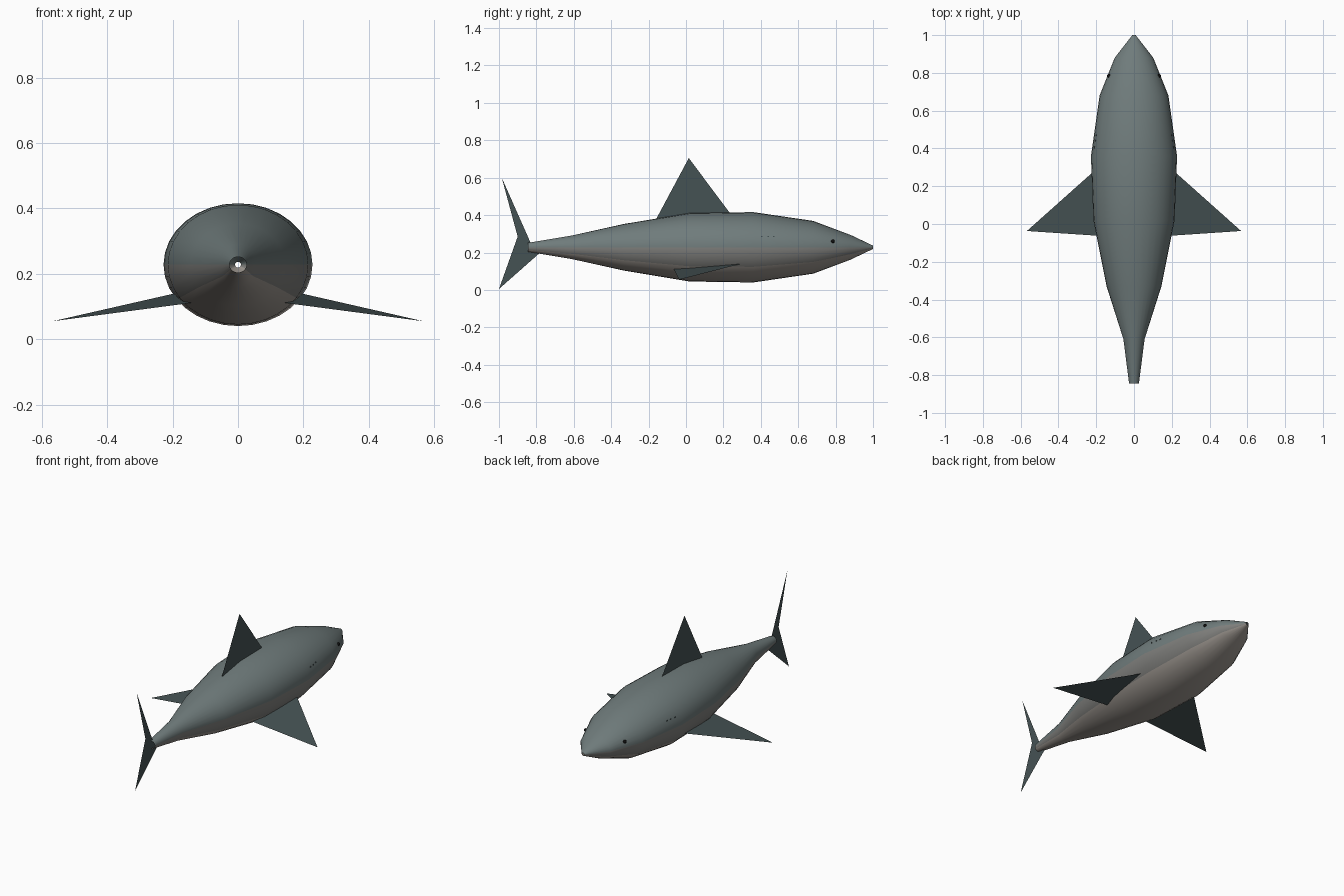
import bpy, bmesh
from math import sin, cos, pi, sqrt

if "Cube" in bpy.data.objects:
    bpy.data.objects.remove(bpy.data.objects["Cube"])

SEG = 32
ZC = 0.228


def material(name, rgb):
    m = bpy.data.materials.new(name)
    m.diffuse_color = (*rgb, 1)
    m.use_nodes = True
    m.node_tree.nodes["Principled BSDF"].inputs["Base Color"].default_value = m.diffuse_color
    return m


BACK = material("back_grey", (0.16, 0.20, 0.20))
FLANK = material("flank_grey", (0.21, 0.21, 0.20))
BELLY = material("belly_pale", (0.34, 0.31, 0.28))
FIN = material("fin_slate", (0.06, 0.085, 0.088))
BLACK = material("black", (0.005, 0.005, 0.005))


def mesh_object(name, verts, faces, mats):
    me = bpy.data.meshes.new(name)
    me.from_pydata(verts, [], faces)
    for m in mats:
        me.materials.append(m)
    ob = bpy.data.objects.new(name, me)
    bpy.context.collection.objects.link(ob)
    return ob


# Body: open-ended loft of ellipses (y, half width, half height)
RINGS = [(-0.845, 0.026, 0.024), (-0.61, 0.056, 0.063), (-0.33, 0.145, 0.125),
         (0.02, 0.215, 0.183), (0.36, 0.228, 0.188), (0.68, 0.182, 0.141),
         (0.88, 0.102, 0.066), (1.0, 0.009, 0.009)]
verts = [(rx * cos(2 * pi * i / SEG), y, ZC + rz * sin(2 * pi * i / SEG))
         for y, rx, rz in RINGS for i in range(SEG)]
faces = []
for r in range(len(RINGS) - 1):
    for i in range(SEG):
        j = (i + 1) % SEG
        a, b = r * SEG, (r + 1) * SEG
        faces.append((a + i, b + i, b + j, a + j))
body = mesh_object("body", verts, faces, [BACK, FLANK, BELLY])
for p in body.data.polygons:
    p.use_smooth = True
    s = sin(2 * pi * (p.index % SEG + 0.5) / SEG)
    p.material_index = 0 if s > 0 else (1 if s > -0.5 else 2)
bm = bmesh.new()
bm.from_mesh(body.data)
bmesh.ops.recalc_face_normals(bm, faces=bm.faces)
bm.to_mesh(body.data)
bm.free()


def surface_x(y, z):
    """Half width of the body at a given y and z."""
    for (y0, x0, h0), (y1, x1, h1) in zip(RINGS, RINGS[1:]):
        if y0 <= y <= y1:
            t = (y - y0) / (y1 - y0)
            rx, rz = x0 + (x1 - x0) * t, h0 + (h1 - h0) * t
            return rx * sqrt(max(0, 1 - ((z - ZC) / rz) ** 2))
    return 0


# Flat upright fins in the centre plane
def upright_fin(name, outline, faces):
    mesh_object(name, [(0, y, z) for y, z in outline], faces, [FIN])


upright_fin("dorsal_fin", [(0.015, 0.705), (-0.175, 0.35), (0.28, 0.35)], [(0, 1, 2)])
upright_fin("tail_fin", [(-0.985, 0.60), (-0.9, 0.285), (-1.0, 0.005), (-0.76, 0.217), (-0.83, 0.25)],
            [(0, 1, 4), (1, 3, 4), (1, 2, 3)])

for side, s in (("left", -1), ("right", 1)):
    # Flat pectoral fin
    mesh_object(side + "_pectoral_fin",
                [(s * 0.567, -0.037, 0.055), (s * 0.15, 0.335, 0.15), (s * 0.12, -0.067, 0.114)],
                [(0, 1, 2) if s > 0 else (0, 2, 1)], [FIN])
    # Eye
    bpy.ops.mesh.primitive_uv_sphere_add(segments=12, ring_count=8, radius=0.01,
                                         location=(s * surface_x(0.785, 0.26), 0.785, 0.26))
    eye = bpy.context.object
    eye.name = side + "_eye"
    eye.data.materials.append(BLACK)
    bpy.ops.object.shade_smooth()
    # Gill slits, barely breaking the skin
    for k, y in enumerate((0.405, 0.44, 0.47)):
        bpy.ops.mesh.primitive_cube_add(size=1, location=(s * (surface_x(y, 0.285) - 0.002), y, 0.285))
        gill = bpy.context.object
        gill.name = f"{side}_gill_{k + 1}"
        gill.scale = (0.008, 0.008, 0.006)
        gill.data.materials.append(FIN)
